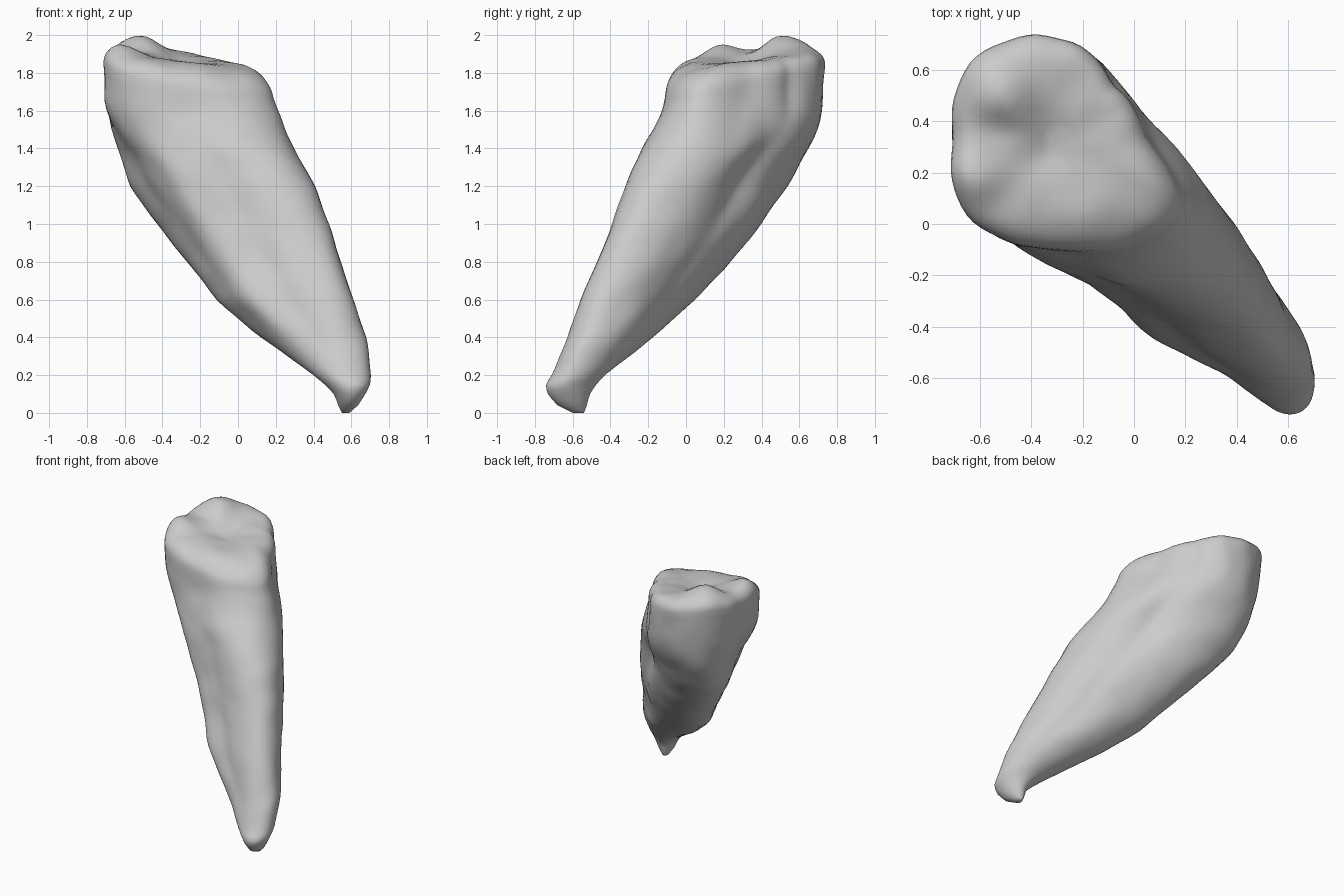
import bpy, bmesh, math
from mathutils import Vector, noise

if "Cube" in bpy.data.objects:
    bpy.data.objects.remove(bpy.data.objects["Cube"])

# Root sections: z, x min, x max, y min, y max, half-thickness across the tilt
ROOT = [(0.00, .55, .59, -.60, -.54, .025), (0.04, .53, .635, -.68, -.525, .06),
        (0.10, .51, .675, -.735, -.51, .09), (0.15, .46, .70, -.745, -.475, .11),
        (0.20, .40, .705, -.71, -.43, .13), (0.40, .12, .68, -.625, -.17, .185),
        (0.60, -.12, .61, -.555, .05, .22), (0.80, -.27, .55, -.475, .24, .245),
        (1.00, -.43, .485, -.395, .40, .27), (1.20, -.575, .41, -.325, .54, .295),
        (1.40, -.63, .30, -.24, .65, .33), (1.60, -.67, .23, -.15, .72, .36),
        (2.10, -.71, .10, -.09, .73, .38)]
# Crown outline: radius every 30 degrees around the crown centre
CROWN = [.34, .31, .335, .405, .455, .46, .435, .47, .44, .41, .46, .51]
CROWN_C = (-.27, .31)
N = 80


def smooth(a, b, v):
    t = min(1, max(0, (v - a) / (b - a)))
    return t * t * (3 - 2 * t)


def cubic(p0, p1, p2, p3, t):
    return p1 + .5 * t * (p2 - p0 + t * (2*p0 - 5*p1 + 4*p2 - p3 + t * (3*(p1 - p2) + p3 - p0)))


def lobe(ang, deg, width):
    """Smooth bump of 1 around a direction."""
    a = math.radians(deg)
    d = math.atan2(math.sin(ang - a), math.cos(ang - a))
    return math.exp(-(d / width) ** 2)


def root_at(z):
    i = max(k for k in range(len(ROOT) - 1) if ROOT[k][0] <= max(z, 0))
    t = (z - ROOT[i][0]) / (ROOT[i + 1][0] - ROOT[i][0])
    return [a + (b - a) * t for a, b in zip(ROOT[i][1:], ROOT[i + 1][1:])]


def section(z, ang):
    """Point on the outer wall at height z and angle ang."""
    x0, x1, y0, y1, b = root_at(z)
    hx, hy = (x1 - x0) / 2, (y1 - y0) / 2
    cxy = b * b - (hx * hx + hy * hy) / 2
    c, s = math.cos(ang), math.sin(ang)
    det = hx * hx * hy * hy - cxy * cxy
    r = math.sqrt(det / (hy*hy*c*c - 2*cxy*c*s + hx*hx*s*s))
    # fuller left flank, flatter right flank, shallow lengthwise grooves
    win = smooth(.25, .6, z)
    neck = smooth(.9, 1.3, z)
    r += win * (.045 + .03 * neck) * lobe(ang, 222, .6)
    r -= .05 * neck * lobe(ang, 45, .5)
    groove = win * (1 - smooth(1.15, 1.5, z))
    r *= 1 - groove * (.04 * lobe(ang, 276, .25) + .06 * lobe(ang, 35, .4))
    root = Vector(((x0 + x1) / 2 + r * c, (y0 + y1) / 2 + r * s, z))
    f = (ang / (2 * math.pi) * 12) % 12
    i = int(f)
    rc = cubic(*[CROWN[(i + k) % 12] for k in (-1, 0, 1, 2)], f - i)
    # crown leans away from the root
    rc += (1.70 - z) * (.45 * lobe(ang, 318, .6) - .12 * lobe(ang, 138, .7))
    crown = Vector((CROWN_C[0] + rc * c, CROWN_C[1] + rc * s, z))
    p = root.lerp(crown, smooth(1.33, 1.7, z))
    # vertical dent on the crown's right-hand wall
    p -= Vector((c, s, 0)) * .02 * lobe(ang, 52, .15) * smooth(1.5, 1.68, z)
    return p + Vector((c, s, 0)) * .012 * noise.noise(p * 7) * smooth(.1, .4, z)


def chewing_height(x, y):
    """Height of the chewing surface: a slope with cusps and pits."""
    h = 1.822 - .145 * (x - y) / math.sqrt(2)
    for bx, by, amp, rad in ((-.52, .50, .075, .13), (-.63, .17, .055, .11), (-.53, .37, -.035, .07),
                             (-.30, .30, -.035, .12), (-.2, .5, -.01, .12)):
        h += amp * math.exp(-((x - bx) ** 2 + (y - by) ** 2) / rad ** 2)
    return h + .014 * noise.noise(Vector((x, y, 0)) * 7)


bm = bmesh.new()
angles = [2 * math.pi * i / N for i in range(N)]
rings = []
# Root wall, apex to neck
z_levels = [0, .015, .04, .07, .1, .125, .15, .175] + [.2 + .04 * i for i in range(31)]
for z in z_levels:
    rings.append([bm.verts.new(section(z, a)) for a in angles])
# Crown wall up to the rounded rim, rounder towards the front right
rim_z, drops = [], []
for a in angles:
    p = section(1.72, a)
    drops.append(.09 + .06 * lobe(a, 310, .9))
    rim_z.append(chewing_height(p.x, p.y) - drops[-1])
for k in range(1, 10):
    rings.append([bm.verts.new(section(1.4 + (rz - 1.4) * k / 9, a)) for a, rz in zip(angles, rim_z)])
# Chewing surface, rings shrinking inward
edge = [v.co.copy() for v in rings[-1]]
for s in (.99, .97, .94, .9, .86, .8, .7, .6, .5, .4, .3, .2, .1):
    ring = []
    for p, d in zip(edge, drops):
        x = CROWN_C[0] + (p.x - CROWN_C[0]) * s
        y = CROWN_C[1] + (p.y - CROWN_C[1]) * s
        w = 2.2 * d + .1
        drop = d * (1 - math.sqrt(max(0, 1 - max(0, (s - 1 + w) / w) ** 2)))
        ring.append(bm.verts.new((x, y, chewing_height(x, y) - drop)))
    rings.append(ring)
for lo, hi in zip(rings, rings[1:]):
    for i in range(N):
        j = (i + 1) % N
        bm.faces.new((lo[i], lo[j], hi[j], hi[i]))
bm.faces.new(list(reversed(rings[0])))
bm.faces.new(rings[-1])
# Soften the joins between sections
for _ in range(2):
    bmesh.ops.smooth_vert(bm, verts=[v for r in rings[4:] for v in r], factor=.4,
                          use_axis_x=True, use_axis_y=True, use_axis_z=True)
bmesh.ops.recalc_face_normals(bm, faces=bm.faces)

mesh = bpy.data.meshes.new("tooth")
bm.to_mesh(mesh)
bm.free()
mesh.shade_smooth()
tooth = bpy.data.objects.new("tooth", mesh)
bpy.context.collection.objects.link(tooth)
